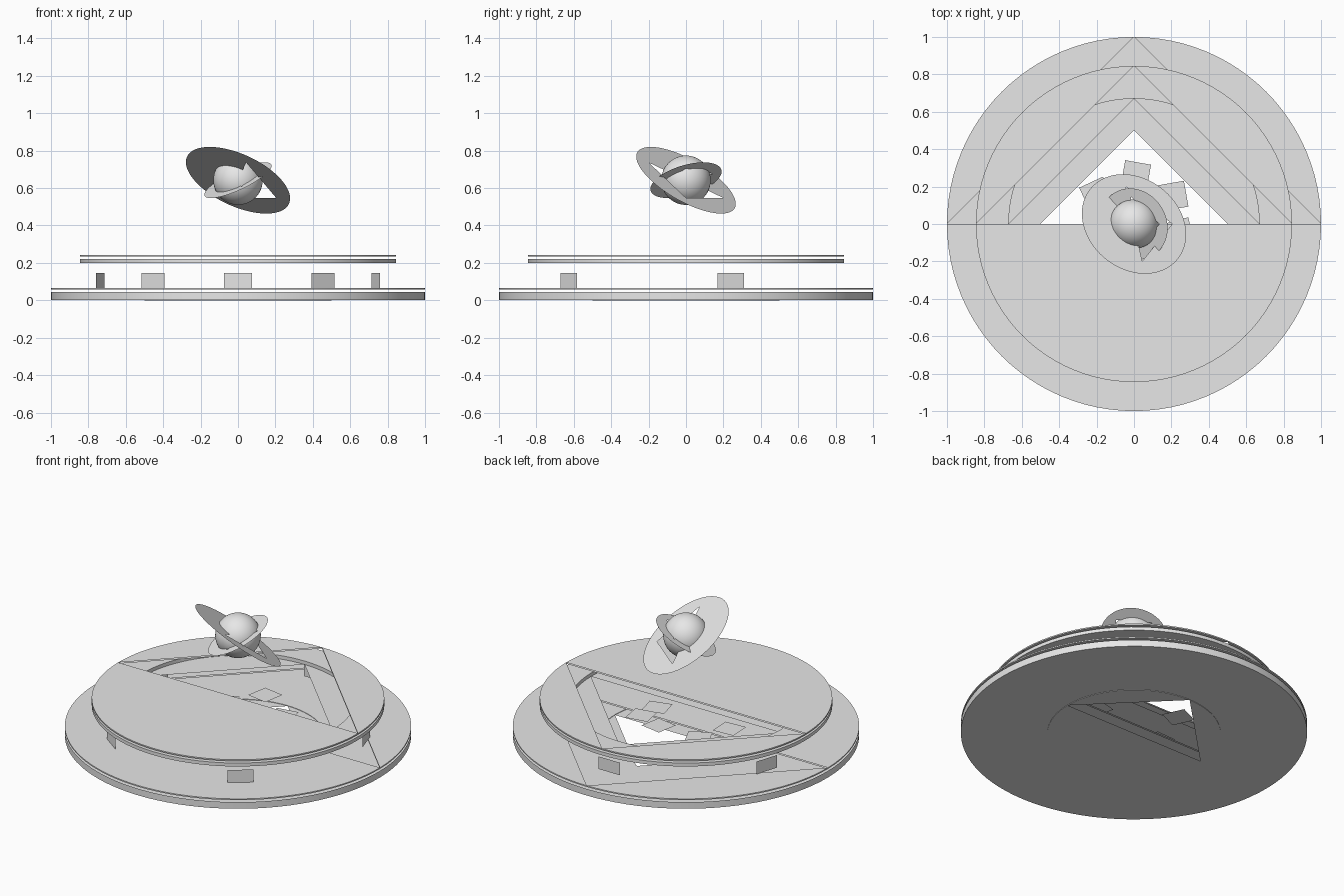
import bpy
import bmesh
from math import sin, cos, pi, radians
from mathutils import Vector, Matrix

cube = bpy.data.objects.get("Cube")
if cube:
    bpy.data.objects.remove(cube)

SEG = 96

grey = bpy.data.materials.new("plain_grey")
grey.use_nodes = True
grey.diffuse_color = (0.8, 0.8, 0.8, 1)
grey.node_tree.nodes["Principled BSDF"].inputs["Base Color"].default_value = (0.8, 0.8, 0.8, 1)


def finish(name, bm, matrix=None):
    mesh = bpy.data.meshes.new(name)
    bm.to_mesh(mesh)
    bm.free()
    mesh.materials.append(grey)
    obj = bpy.data.objects.new(name, mesh)
    bpy.context.collection.objects.link(obj)
    if matrix:
        obj.matrix_world = matrix
    return obj


def smooth(obj):
    bpy.ops.object.select_all(action='DESELECT')
    obj.select_set(True)
    bpy.context.view_layer.objects.active = obj
    bpy.ops.object.shade_smooth_by_angle(angle=radians(30))


def circle(bm, r, z):
    return [bm.verts.new((r * cos(2 * pi * i / SEG), r * sin(2 * pi * i / SEG), z))
            for i in range(SEG)]


def band(bm, a, b):
    """Quads between two circles."""
    for i in range(SEG):
        j = (i + 1) % SEG
        bm.faces.new((a[i], a[j], b[j], b[i]))


def open_cap(bm, c):
    """Cap a circle, leaving a right-angled triangle open on its back half."""
    q = SEG // 4
    bm.faces.new(c[:q + 1])
    bm.faces.new(c[q:2 * q + 1])
    bm.faces.new(c[2 * q:] + c[:1])


def thin_deck(name, r, z0, z1):
    bm = bmesh.new()
    low, high = circle(bm, r, z0), circle(bm, r, z1)
    band(bm, low, high)
    open_cap(bm, low)
    open_cap(bm, high)
    bmesh.ops.recalc_face_normals(bm, faces=bm.faces)
    smooth(finish(name, bm))


# Base tray: outer wall, floor ring and slightly lower middle disc
bm = bmesh.new()
rim, floor = circle(bm, 1, 0.045), circle(bm, 1, 0.003)
inner, middle = circle(bm, 0.5, 0.003), circle(bm, 0.5, 0)
band(bm, floor, rim)
band(bm, inner, floor)
band(bm, middle, inner)
open_cap(bm, middle)
smooth(finish("base_tray", bm))

thin_deck("base_deck", 1, 0.058, 0.066)

# Upper slab: solid ring with a middle disc at its lower side
bm = bmesh.new()
top_out, low_out = circle(bm, 0.845, 0.222), circle(bm, 0.845, 0.2)
top_in, low_in = circle(bm, 0.67, 0.222), circle(bm, 0.67, 0.2)
for a, b in ((low_out, top_out), (top_out, top_in), (top_in, low_in), (low_in, low_out)):
    band(bm, a, b)
open_cap(bm, low_in)
smooth(finish("upper_slab", bm))

thin_deck("upper_deck", 0.845, 0.235, 0.243)

# Five upright panels around the gap
for k in range(5):
    a = radians(18 + 72 * k)
    bm = bmesh.new()
    bmesh.ops.create_grid(bm, x_segments=1, y_segments=1, size=0.5)
    m = (Matrix.Translation((0.774 * cos(a), 0.774 * sin(a), 0.106))
         @ Matrix.Rotation(a + pi / 2, 4, 'Z') @ Matrix.Rotation(pi / 2, 4, 'X')
         @ Matrix.Diagonal((0.15, 0.08, 1, 1)))
    finish(f"upright_panel_{k + 1}", bm, m)

# Floating square sheets in a rising spiral: x, y, z, turn in degrees
sheets = [(-0.25, -0.08, 0.083, 3), (-0.2, 0.16, 0.11, 25), (-0.11, -0.27, 0.135, 12),
          (0.01, 0.26, 0.165, -10), (0.21, 0.15, 0.135, 10), (0.24, -0.05, 0.1, 15)]
for k, (x, y, z, turn) in enumerate(sheets):
    bm = bmesh.new()
    bmesh.ops.create_grid(bm, x_segments=1, y_segments=1, size=0.07)
    finish(f"floating_sheet_{k + 1}", bm,
           Matrix.Translation((x, y, z)) @ Matrix.Rotation(radians(turn), 4, 'Z'))

# Globe
CENTRE = Vector((0, 0, 0.642))
bm = bmesh.new()
bmesh.ops.create_uvsphere(bm, u_segments=48, v_segments=24, radius=0.132)
smooth(finish("globe", bm, Matrix.Translation(CENTRE)))


# Tilted flat rings around the globe
def tilted_ring(name, r_out, r_in, normal):
    n = Vector(normal).normalized()
    side = Vector((n.z, 0, -n.x)).normalized()
    m = Matrix((side.cross(n), side, n)).transposed().to_4x4()
    bm = bmesh.new()
    outer, hole = circle(bm, r_out, 0), circle(bm, r_in, 0)
    band(bm, outer, hole)
    open_cap(bm, hole)
    bmesh.ops.recalc_face_normals(bm, faces=bm.faces)
    finish(name, bm, Matrix.Translation(CENTRE) @ m)


tilted_ring("large_ring", 0.3, 0.225, (0.37, 0.46, 0.8))
tilted_ring("small_ring", 0.197, 0.15, (-0.41, -0.26, 0.875))
